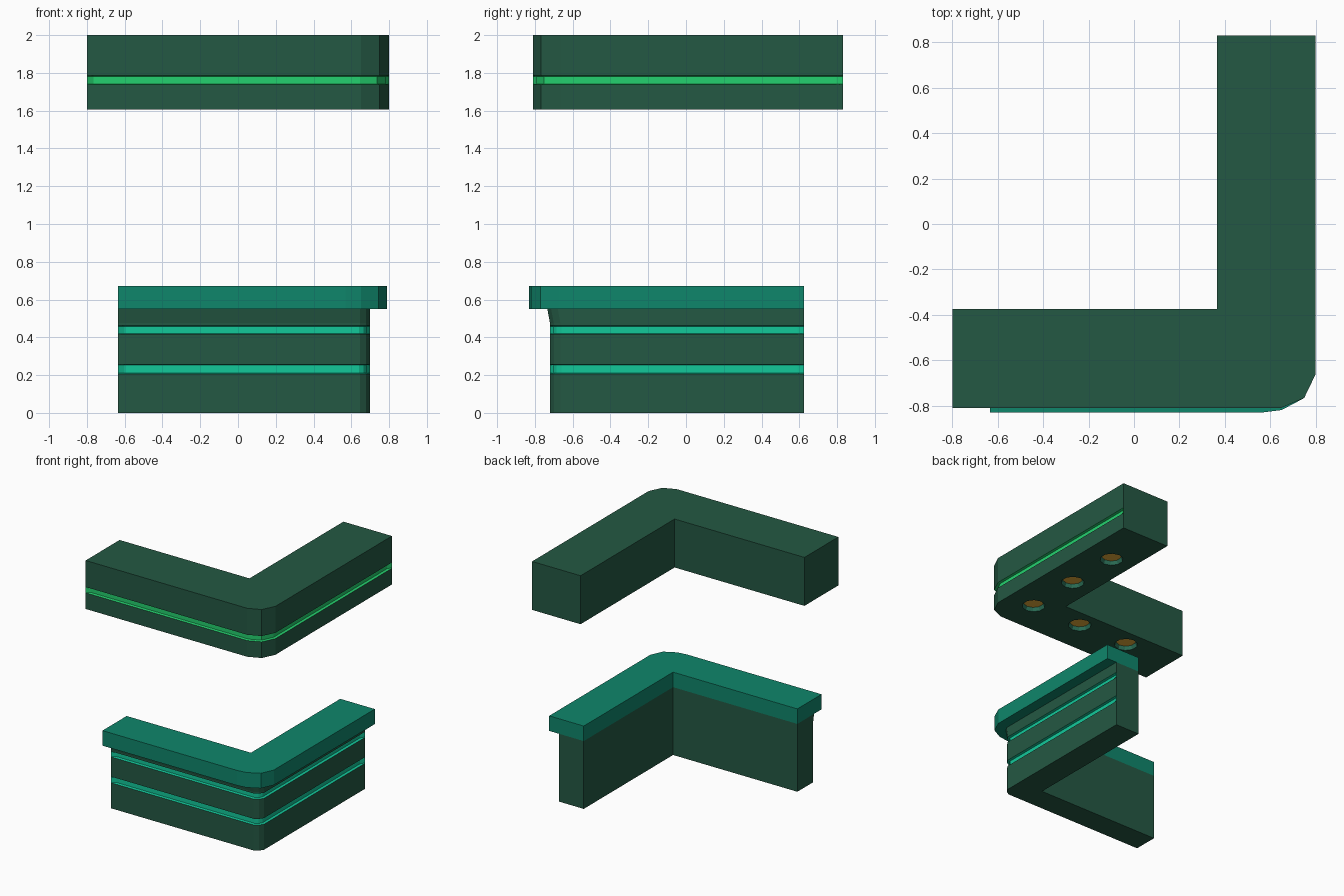
import bpy, bmesh, math
from mathutils import Vector, Matrix

if "Cube" in bpy.data.objects:
    bpy.data.objects.remove(bpy.data.objects["Cube"])


def material(name, r, g, b):
    lin = [c / 255 / 12.92 if c < 10 else ((c / 255 + 0.055) / 1.055) ** 2.4 for c in (r, g, b)]
    m = bpy.data.materials.new(name)
    m.diffuse_color = (*lin, 1)
    m.use_nodes = True
    m.node_tree.nodes["Principled BSDF"].inputs["Base Color"].default_value = m.diffuse_color
    return m


DARK = material("dark green", 36, 88, 67)
TEAL = material("teal", 15, 134, 107)
MINT = material("mint glow", 18, 200, 154)
GREEN = material("green glow", 36, 208, 110)
RIM = material("lamp rim green", 42, 110, 86)
LAMP = material("warm lamp", 245, 185, 62)


def l_shape(name, path, inner, levels, mats, taper=0.035):
    """Stack L outlines. Level = (z, inset of outer face, front flare, strip above?)."""
    pts = [Vector(p) for p in path]
    start = pts[0] + Vector((taper, 0))
    end = pts[-1] - Vector((0, taper))
    pts = [pts[0], start] + pts[1:-1] + [end, pts[-1]]
    n = len(pts)
    inside = [(inner[0], pts[-1].y), inner, (pts[0].x, inner[1])]
    bm = bmesh.new()
    rings = []
    for z, inset, flare, _ in levels:
        ring = []
        for i, p in enumerate(pts):
            q = p.copy()
            if 0 < i < n - 1:
                t = ((pts[i + 1] - p).normalized() + (p - pts[i - 1]).normalized()).normalized()
                q += Vector((-t.y, t.x)) * inset
            if q.y < -0.65:
                q.y -= flare
            ring.append(bm.verts.new((q.x, q.y, z)))
        ring += [bm.verts.new((x, y, z)) for x, y in inside]
        rings.append(ring)
    bm.faces.new(rings[0][::-1])
    bm.faces.new(rings[-1])
    for k in range(len(rings) - 1):
        a, b = rings[k], rings[k + 1]
        for i in range(n + 3):
            j = (i + 1) % (n + 3)
            f = bm.faces.new((a[i], a[j], b[j], b[i]))
            if levels[k][3] and i < n - 1:
                f.material_index = 1
    bmesh.ops.recalc_face_normals(bm, faces=bm.faces)
    return finish(name, bm, mats)


def finish(name, bm, mats):
    me = bpy.data.meshes.new(name)
    bm.to_mesh(me)
    bm.free()
    for m in mats:
        me.materials.append(m)
    ob = bpy.data.objects.new(name, me)
    bpy.context.collection.objects.link(ob)
    return ob


def groove(z0, z1, d=0.02, lip=0.004):
    return [(z0, 0, 0, 1), (z0 + lip, d, 0, 1), (z1 - lip, d, 0, 1), (z1, 0, 0, 0)]


# Counter body with two recessed light strips
l_shape("counter_body",
        [(-0.635, -0.72), (0.645, -0.72), (0.678, -0.70), (0.70, -0.665), (0.70, 0.625)],
        (0.48, -0.52),
        [(0, 0, 0, 0)] + groove(0.207, 0.257) + groove(0.417, 0.462)
        + [(0.475, 0, 0, 0), (0.55, 0, 0.014, 0)],
        [DARK, MINT])

# Counter top slab
l_shape("counter_top",
        [(-0.635, -0.83), (0.57, -0.83), (0.65, -0.82), (0.745, -0.77), (0.79, -0.67), (0.79, 0.625)],
        (0.48, -0.52),
        [(0.55, 0, 0, 0), (0.672, 0, 0, 0)],
        [TEAL])

# Overhead canopy with one light strip
canopy = l_shape("canopy",
                 [(-0.80, -0.81), (0.65, -0.81), (0.75, -0.767), (0.80, -0.663), (0.80, 0.83)],
                 (0.365, -0.375),
                 [(1.607, 0, 0, 0)] + groove(1.738, 1.785) + [(2.0, 0, 0, 0)],
                 [DARK, GREEN, RIM, LAMP])

# Recessed round lamps cut into the canopy underside
lamps = [(0.56, 0.40), (0.56, -0.06), (0.56, -0.525), (0.10, -0.525), (-0.36, -0.525)]
bm = bmesh.new()
for x, y in lamps:
    bmesh.ops.create_cone(bm, cap_ends=True, segments=10, radius1=0.102, radius2=0.076,
                          depth=0.06, matrix=Matrix.Translation((x, y, 1.607)))
cutter = finish("lamp_cutter", bm, [])
cutter.hide_render = True
mod = canopy.modifiers.new("lamps", "BOOLEAN")
mod.operation = "DIFFERENCE"
mod.solver = "EXACT"
mod.object = cutter
bpy.context.view_layer.update()
cut = bpy.data.meshes.new_from_object(canopy.evaluated_get(bpy.context.evaluated_depsgraph_get()))
canopy.modifiers.clear()
canopy.data = cut
bpy.data.objects.remove(cutter)
cut.materials.clear()
for m in (DARK, GREEN, RIM, LAMP):
    cut.materials.append(m)

# Colour the faces: lamp recesses, and strip by height and position
for f in cut.polygons:
    c = f.center
    near = any(math.hypot(c.x - x, c.y - y) < 0.11 for x, y in lamps)
    outer = c.y < -0.6 or c.x > 0.7
    if near and 1.61 < c.z < 1.7:
        f.material_index = 3 if f.normal.z < -0.9 else 2
    elif outer and 1.738 < c.z < 1.785 and c.x > -0.799 and c.y < 0.829:
        f.material_index = 1
    else:
        f.material_index = 0
